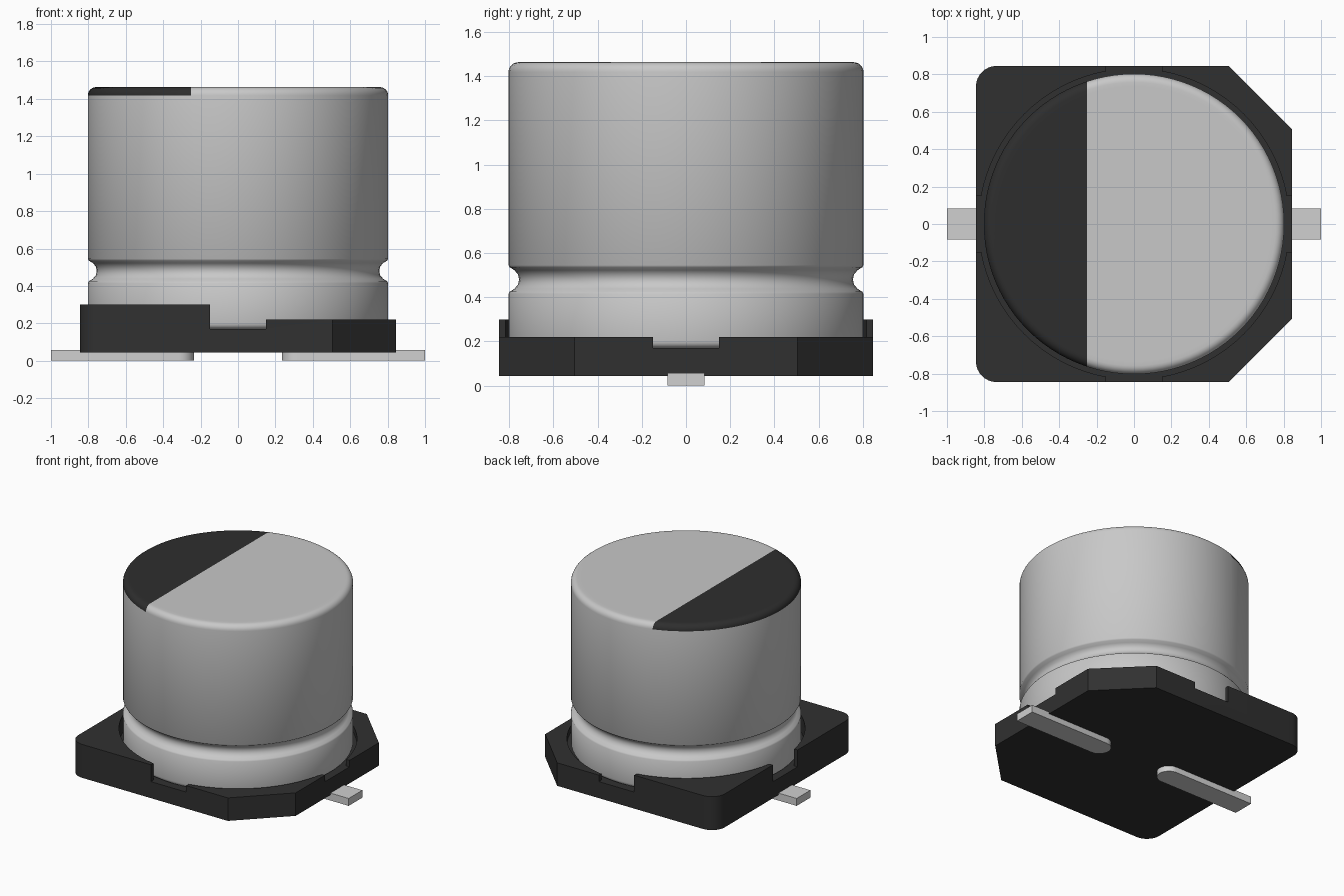
import bpy, bmesh, math
from mathutils import Vector

cube = bpy.data.objects.get("Cube")
if cube:
    bpy.data.objects.remove(cube, do_unlink=True)


def material(name, rgb, metallic=0.0):
    m = bpy.data.materials.new(name)
    m.use_nodes = True
    m.diffuse_color = (*rgb, 1)
    m.node_tree.nodes["Principled BSDF"].inputs["Base Color"].default_value = (*rgb, 1)
    return m


aluminium = material("aluminium", (0.58, 0.58, 0.58))
tin = material("tinned_lead", (0.63, 0.63, 0.63))
black = material("black_plastic", (0.030, 0.030, 0.030))
ink = material("dark_marking", (0.027, 0.027, 0.027))


def to_object(name, bm, *mats):
    bmesh.ops.recalc_face_normals(bm, faces=bm.faces)
    me = bpy.data.meshes.new(name)
    bm.to_mesh(me)
    bm.free()
    for m in mats:
        me.materials.append(m)
    ob = bpy.data.objects.new(name, me)
    bpy.context.collection.objects.link(ob)
    return ob


def activate(ob):
    bpy.ops.object.select_all(action='DESELECT')
    ob.select_set(True)
    bpy.context.view_layer.objects.active = ob


def arc(cx, cy, r, a0, a1, n):
    """Points on an arc, angles in degrees."""
    angles = [math.radians(a0 + (a1 - a0) * i / n) for i in range(n + 1)]
    return [(cx + r * math.cos(a), cy + r * math.sin(a)) for a in angles]


def prism(name, outline, z0, z1, mat):
    """Extrude a flat outline from z0 to z1."""
    bm = bmesh.new()
    face = bm.faces.new([bm.verts.new((x, y, z0)) for x, y in outline])
    ext = bmesh.ops.extrude_face_region(bm, geom=[face])
    top = [v for v in ext["geom"] if isinstance(v, bmesh.types.BMVert)]
    bmesh.ops.translate(bm, verts=top, vec=(0, 0, z1 - z0))
    return to_object(name, bm, mat)


def rect(x0, x1, y0, y1):
    return [(x0, y0), (x1, y0), (x1, y1), (x0, y1)]


def cut(target, cutter):
    cutter.hide_render = True
    mod = target.modifiers.new("cut", 'BOOLEAN')
    mod.operation = 'DIFFERENCE'
    mod.solver = 'EXACT'
    mod.object = cutter
    activate(target)
    bpy.ops.object.modifier_apply(modifier=mod.name)
    bpy.data.objects.remove(cutter, do_unlink=True)


# Plastic base: two chamfered corners at +x, two rounded ones at -x
H, CH, RC = 0.845, 0.505, 0.11
outline = [(CH, -H), (H, -CH), (H, CH), (CH, H)]
outline += arc(-H + RC, H - RC, RC, 90, 180, 8)
outline += arc(-H + RC, -H + RC, RC, 180, 270, 8)
base = prism("base", outline, 0.043, 0.30, black)

# Lower the +x half, sink the round pocket, open a notch in each side
FLOOR = 0.17
cut(base, prism("low_side_cutter", rect(0, 1, -1, 1), 0.22, 0.5, black))
cut(base, prism("pocket_cutter", arc(0, 0, 0.83, 0, 360, 96)[:-1], FLOOR, 0.5, black))
cut(base, prism("notch_x_cutter", rect(-1, 1, -0.15, 0.15), FLOOR, 0.5, black))
cut(base, prism("notch_y_cutter", rect(-0.15, 0.15, -1, 1), FLOOR, 0.5, black))
activate(base)
bpy.ops.object.shade_smooth_by_angle(angle=math.radians(20))

# Can: lathed profile with rounded ends and a crimp groove
R, TOP, FIL = 0.803, 1.463, 0.045
profile = [(0.74, FLOOR)] + arc(R - 0.03, FLOOR + 0.03, 0.03, -90, 0, 4)
profile += [(R, 0.415), (0.797, 0.425), (0.776, 0.438), (0.760, 0.457), (0.755, 0.48),
            (0.760, 0.503), (0.776, 0.522), (0.797, 0.535), (R, 0.545)]
profile += arc(R - FIL, TOP - FIL, FIL, 0, 90, 6) + [(0.735, TOP)]
SEG = 96
bm = bmesh.new()
rings = []
for r, z in profile:
    rings.append([bm.verts.new((r * math.cos(2 * math.pi * i / SEG),
                                r * math.sin(2 * math.pi * i / SEG), z)) for i in range(SEG)])
for a, b in zip(rings, rings[1:]):
    for i in range(SEG):
        j = (i + 1) % SEG
        bm.faces.new((a[i], a[j], b[j], b[i]))
bm.faces.new(rings[0])
bm.faces.new(rings[-1])

# Polarity marking: split the lid along x = -0.25 and colour its -x side
LID, MARK_X = TOP - FIL, -0.25
lid = [f for f in bm.faces if f.calc_center_median().z > LID + 0.001]
geom = set(lid) | {e for f in lid for e in f.edges} | {v for f in lid for v in f.verts}
bmesh.ops.bisect_plane(bm, geom=list(geom), plane_co=(MARK_X, 0, 0), plane_no=(1, 0, 0))
for f in bm.faces:
    c = f.calc_center_median()
    f.material_index = 1 if c.z > LID + 0.001 and c.x < MARK_X else 0
can = to_object("can", bm, aluminium, ink)
activate(can)
bpy.ops.object.shade_smooth_by_angle(angle=math.radians(35))

# Flat leads with a rounded inner end
W = 0.083
for name, s in (("left_lead", 1), ("right_lead", -1)):
    tongue = [(1.0, -W), (1.0, W)] + arc(0.235 + W, 0, W, 90, 270, 12)
    lead = prism(name, [(s * x, y) for x, y in tongue], 0.0, 0.057, tin)
    activate(lead)
    bpy.ops.object.shade_smooth_by_angle(angle=math.radians(30))
